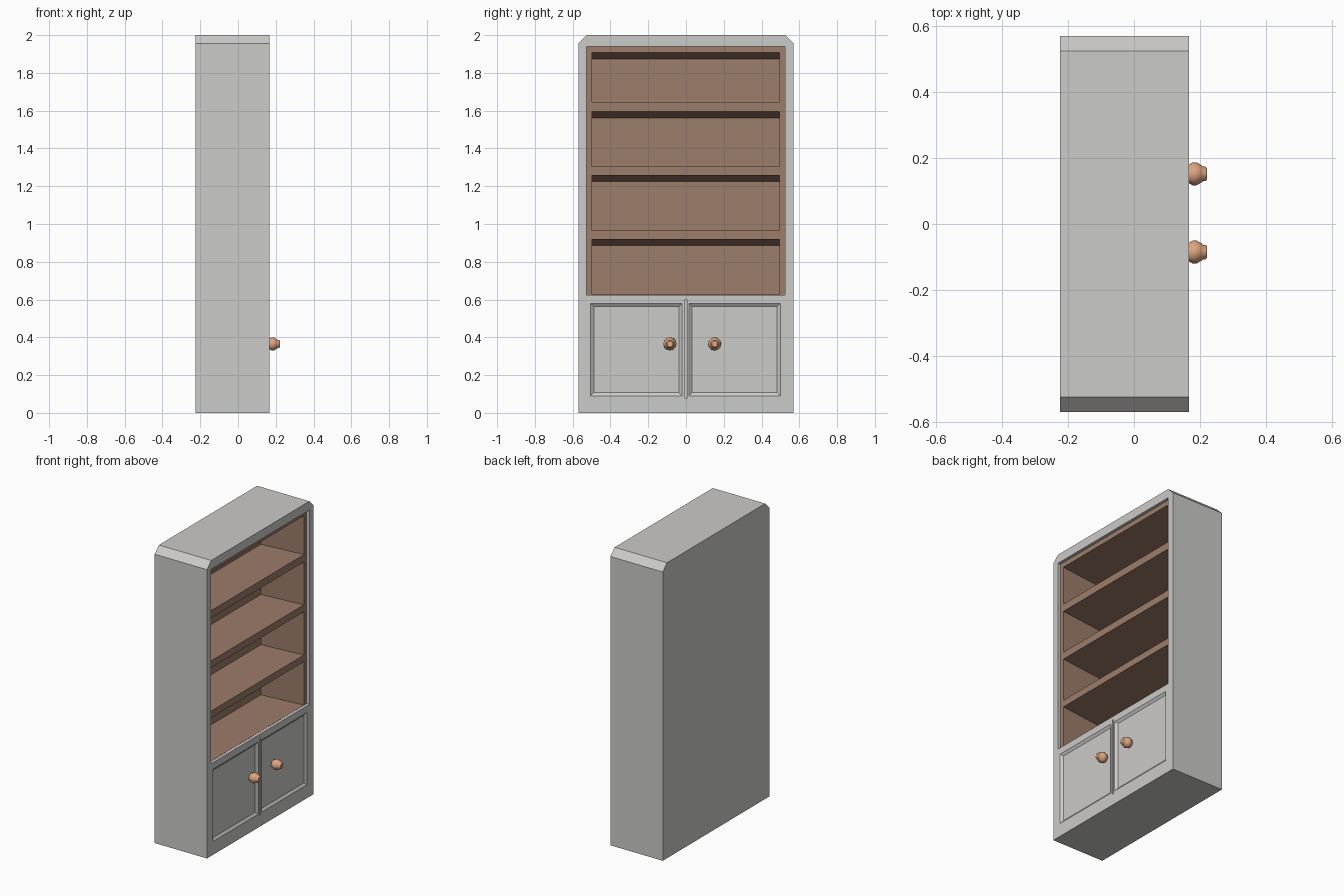
import bpy, bmesh, math

if "Cube" in bpy.data.objects:
    bpy.data.objects.remove(bpy.data.objects["Cube"])

FRONT, BACK = 0.167, -0.225      # the open side faces +x


def material(name, rgb):
    m = bpy.data.materials.new(name)
    m.diffuse_color = (*rgb, 1.0)
    m.use_nodes = True
    m.node_tree.nodes["Principled BSDF"].inputs["Base Color"].default_value = m.diffuse_color
    return m


GREY = material("painted_grey", (0.60, 0.595, 0.585))
BROWN = material("brown_wood", (0.34, 0.205, 0.145))
KNOB = material("light_copper", (0.74, 0.38, 0.22))


def make_object(name, bm, *mats):
    bmesh.ops.recalc_face_normals(bm, faces=bm.faces)
    me = bpy.data.meshes.new(name)
    bm.to_mesh(me)
    bm.free()
    for m in mats:
        me.materials.append(m)
    ob = bpy.data.objects.new(name, me)
    bpy.context.collection.objects.link(ob)
    return ob


def loft(name, a, b, *mats):
    """Solid between two matching outlines."""
    bm = bmesh.new()
    va = [bm.verts.new(p) for p in a]
    vb = [bm.verts.new(p) for p in b]
    bm.faces.new(va)
    bm.faces.new(vb)
    n = len(a)
    for i in range(n):
        j = (i + 1) % n
        bm.faces.new((va[i], va[j], vb[j], vb[i]))
    return make_object(name, bm, *mats)


def rect(x, y0, y1, z0, z1):
    return [(x, y0, z0), (x, y1, z0), (x, y1, z1), (x, y0, z1)]


# Cabinet body with clipped top corners
outline = [(-.57, 0), (.57, 0), (.57, 1.955), (.525, 2), (-.525, 2), (-.57, 1.955)]
body = loft("cabinet_body",
            [(BACK, y, z) for y, z in outline],
            [(FRONT, y, z) for y, z in outline], GREY, BROWN)

cutters = []

# Shallow recess around the shelves
STEP = 0.147
cutters.append(loft("recess_cutter", rect(STEP, -.527, .525, .625, 1.94),
                    rect(.25, -.527, .525, .625, 1.94)))

# Shelf compartments, leaning down towards the back
DEEP = -0.175
for lo, hi in ((.626, .919), (.965, 1.257), (1.305, 1.595), (1.645, 1.907)):
    side = [(DEEP, lo - .016), (STEP, lo), (.158, lo),
            (.158, hi), (STEP, hi), (DEEP, hi - .033)]
    cutters.append(loft("compartment_cutter",
                        [(x, -.498, z) for x, z in side],
                        [(x, .495, z) for x, z in side]))

# Sunken door panels with sloping borders
for y0, y1 in ((-.505, -.02), (.015, .50)):
    d, e = .017, .012
    cutters.append(loft("door_panel_cutter",
                        rect(FRONT - e, y0 + d, y1 - d, .09 + d, .58 - d),
                        rect(FRONT + e, y0 - d, y1 + d, .09 - d, .58 + d)))

# Seam between the doors
cutters.append(loft("door_seam_cutter", rect(FRONT - .012, -.004, .004, .075, .6),
                    rect(.25, -.004, .004, .075, .6)))

for c in cutters:
    c.hide_render = True
    mod = body.modifiers.new("cut", 'BOOLEAN')
    mod.operation = 'DIFFERENCE'
    mod.solver = 'EXACT'
    mod.object = c
bpy.context.view_layer.update()
dg = bpy.context.evaluated_depsgraph_get()
mesh = bpy.data.meshes.new_from_object(body.evaluated_get(dg))
body.modifiers.clear()
body.data = mesh
for c in cutters:
    bpy.data.objects.remove(c, do_unlink=True)

# Brown wood for everything behind the recess step
mesh.materials.clear()
mesh.materials.append(GREY)
mesh.materials.append(BROWN)
for p in mesh.polygons:
    x, y, z = p.center
    inside = -.2 < x < STEP + .001 and abs(y) < .53 and .6 < z < 1.95
    p.material_index = 1 if inside else 0
    p.use_smooth = False

# Turned door knobs
profile = [(.160, .027), (.168, .029), (.178, .035), (.190, .0345),
           (.205, .026), (.209, .022), (.217, .022), (.222, .016)]
SIDES = 12
for name, cy in (("left_knob", -.085), ("right_knob", .152)):
    bm = bmesh.new()
    rings = []
    for x, r in profile:
        rings.append([bm.verts.new((x, cy + r * math.cos(2 * math.pi * i / SIDES),
                                    .365 + r * math.sin(2 * math.pi * i / SIDES)))
                      for i in range(SIDES)])
    for a, b in zip(rings, rings[1:]):
        for i in range(SIDES):
            j = (i + 1) % SIDES
            bm.faces.new((a[i], a[j], b[j], b[i])).smooth = True
    bm.faces.new(rings[0])
    bm.faces.new(rings[-1])
    make_object(name, bm, KNOB)
